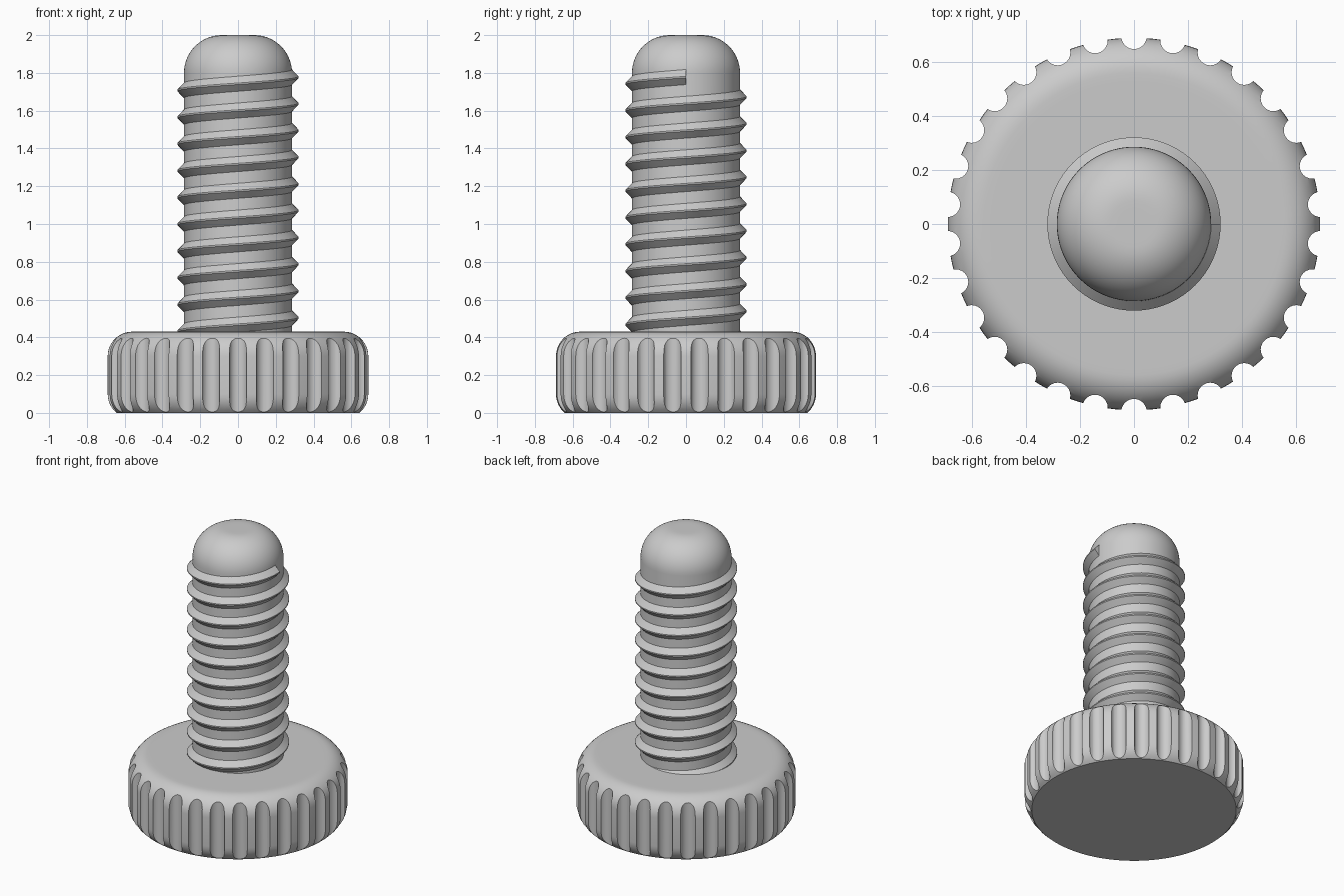
import bpy, bmesh
from math import sin, cos, pi, radians, tau
from mathutils import Matrix, Vector

if "Cube" in bpy.data.objects:
    bpy.data.objects.remove(bpy.data.objects["Cube"])

GREY = (0.6, 0.6, 0.6, 1)
grey = bpy.data.materials.new("plain_grey")
grey.use_nodes = True
grey.diffuse_color = GREY
grey.node_tree.nodes["Principled BSDF"].inputs["Base Color"].default_value = GREY


def make_object(name, bm):
    bmesh.ops.recalc_face_normals(bm, faces=bm.faces)
    mesh = bpy.data.meshes.new(name)
    bm.to_mesh(mesh)
    bm.free()
    mesh.materials.append(grey)
    obj = bpy.data.objects.new(name, mesh)
    bpy.context.collection.objects.link(obj)
    return obj


def select_only(obj):
    bpy.ops.object.select_all(action='DESELECT')
    obj.select_set(True)
    bpy.context.view_layer.objects.active = obj


def smooth(obj):
    select_only(obj)
    bpy.ops.object.shade_smooth_by_angle(angle=radians(32))


def arc(r, z, radius, start, end, steps):
    """Profile points (r, z) on an arc, angles in degrees."""
    angles = [radians(start + (end - start) * i / steps) for i in range(steps + 1)]
    return [(r + radius * cos(a), z + radius * sin(a)) for a in angles]


def lathe(name, profile, steps):
    """Revolve a profile around z and cap both open ends."""
    bm = bmesh.new()
    rings = [[bm.verts.new((r * cos(tau * i / steps), r * sin(tau * i / steps), z))
              for i in range(steps)] for r, z in profile]
    for low, high in zip(rings, rings[1:]):
        for i in range(steps):
            j = (i + 1) % steps
            bm.faces.new((low[i], low[j], high[j], high[i]))
    bm.faces.new(rings[0])
    bm.faces.new(rings[-1])
    return make_object(name, bm)


# Knob: rounded disc, its underside cut flat
knob_profile = (arc(0.56, 0.10, 0.13, -50.3, 0, 6)
                + arc(0.56, 0.30, 0.13, 0, 90, 10) + [(0.53, 0.43), (0.2, 0.43)])
knob = lathe("knurled_knob", knob_profile, 120)

# Grip flutes: a ring of upright cylinders cut from the rim
FLUTES = 30
bm = bmesh.new()
for i in range(FLUTES):
    a = pi / 2 + tau * i / FLUTES
    place = Matrix.Translation(Vector((0.695 * cos(a), 0.695 * sin(a), 0.2)))
    bmesh.ops.create_cone(bm, cap_ends=True, segments=24, radius1=0.047,
                          radius2=0.047, depth=0.8, matrix=place)
cutter = make_object("flute_cutter", bm)
cutter.hide_render = True
cut = knob.modifiers.new("flutes", 'BOOLEAN')
cut.operation = 'DIFFERENCE'
cut.object = cutter
cut.solver = 'EXACT'
select_only(knob)
bpy.ops.object.modifier_apply(modifier=cut.name)
bpy.data.objects.remove(cutter)
smooth(knob)

# Shaft: plain core with a domed tip
CORE = 0.286
shaft = lathe("shaft_core", [(CORE, 0.3)] + arc(CORE - 0.2, 1.8, 0.2, 0, 90, 14)
              + [(0.06, 2.0)], 96)
smooth(shaft)

# Thread: right-handed ridge wound down from its blunt upper end
PITCH, TURNS, STEPS, TOP = 0.1417, 10, 72, 1.778
section = [(CORE - 0.02, -0.04), (CORE, -0.04), (0.321, -0.004),
           (0.321, 0.004), (CORE, 0.04), (CORE - 0.02, 0.04)]
bm = bmesh.new()
previous = None
for i in range(TURNS * STEPS + 1):
    a = -tau * i / STEPS
    z = TOP - PITCH * i / STEPS
    ring = [bm.verts.new((r * cos(a), r * sin(a), z + dz)) for r, dz in section]
    if previous:
        for k in range(len(section)):
            n = (k + 1) % len(section)
            bm.faces.new((previous[k], previous[n], ring[n], ring[k]))
    else:
        bm.faces.new(ring)
    previous = ring
bm.faces.new(previous)
thread = make_object("screw_thread", bm)
smooth(thread)
